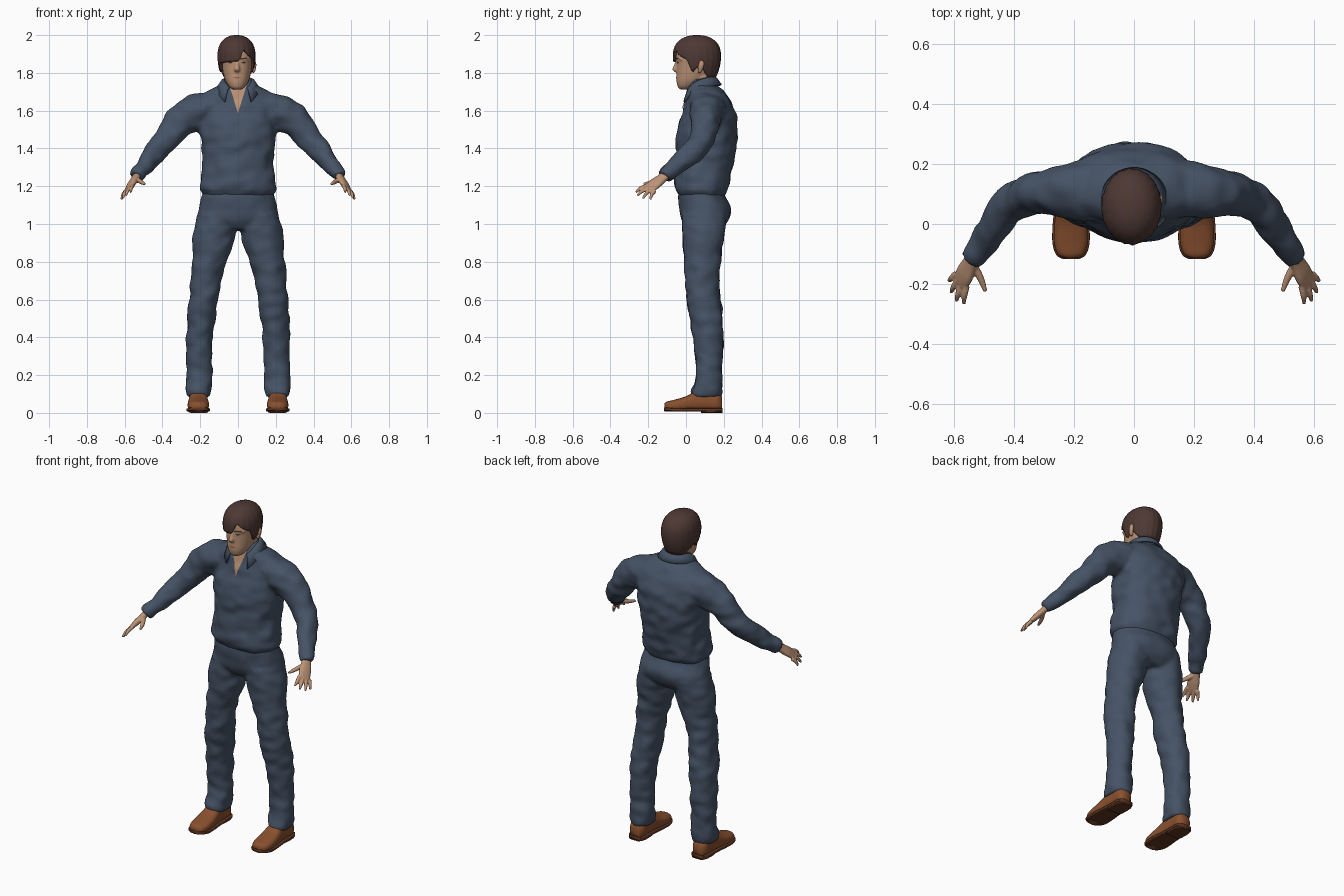
import bpy, bmesh, math
from mathutils import Vector, noise

if "Cube" in bpy.data.objects:
    bpy.data.objects.remove(bpy.data.objects["Cube"])


def material(name, r, g, b):
    m = bpy.data.materials.new(name)
    m.diffuse_color = (r, g, b, 1)
    m.use_nodes = True
    m.node_tree.nodes["Principled BSDF"].inputs["Base Color"].default_value = (r, g, b, 1)
    m.node_tree.nodes["Principled BSDF"].inputs["Roughness"].default_value = 0.8
    return m


CLOTH = material("blue cloth", .06, .085, .13)
SKIN = material("skin", .5, .29, .18)
HAIR = material("dark brown hair", .075, .04, .034)
LEATHER = material("brown leather", .25, .08, .028)
SOLE = material("dark sole", .11, .035, .015)
LIP = material("lip", .33, .14, .1)

X, Y, Z = Vector((1, 0, 0)), Vector((0, 1, 0)), Vector((0, 0, 1))


def spline(keys, steps):
    """Catmull-Rom interpolation of tuples."""
    out = []
    for i in range(len(keys) - 1):
        a, b, c, d = (keys[max(0, min(len(keys) - 1, i + k))] for k in (-1, 0, 1, 2))
        for s in range(steps):
            t = s / steps
            out.append([q + .5 * t * (r - p + t * (2*p - 5*q + 4*r - u + t * (3*(q - r) + u - p)))
                        for p, q, r, u in zip(a, b, c, d)])
    out.append(list(keys[-1]))
    return out


def loft(bm, keys, axes=None, side=1, power=2.0, n=32, steps=6, fold=0):
    """Closed tube through keys (x, y, z, radius_u, radius_v)."""
    pts = spline(keys, steps)
    rings = []
    for i, p in enumerate(pts):
        c = Vector(p[:3])
        if axes:
            u, v = axes
        else:
            t = (Vector(pts[min(i + 1, len(pts) - 1)][:3]) - Vector(pts[max(i - 1, 0)][:3])).normalized()
            u = (Y - t * t.dot(Y)).normalized()
            v = t.cross(u)
        ring = []
        for j in range(n):
            a = math.tau * j / n
            ca, sa = math.cos(a), math.sin(a)
            q = (u * math.copysign(abs(ca) ** (2 / power), ca) * max(p[3], .001)
                 + v * math.copysign(abs(sa) ** (2 / power), sa) * max(p[4], .001))
            w = c + q
            w += q.normalized() * fold * noise.noise(Vector((w.x * 14 + side, w.y * 14, w.z * 20)))
            ring.append(bm.verts.new((w.x * side, w.y, w.z)))
        rings.append(ring)
    for r, s in zip(rings, rings[1:]):
        for j in range(n):
            bm.faces.new((r[j], r[(j + 1) % n], s[(j + 1) % n], s[j]))
    bm.faces.new(rings[0])
    bm.faces.new(rings[-1])


def profile(rows, x=0):
    """Rows of (z, half width, front y, back y) become loft keys."""
    return [(x, (f + b) / 2, z, w, (b - f) / 2) for z, w, f, b in rows]


def finish(bm, name, mat, voxel=0, smooth=0):
    bmesh.ops.recalc_face_normals(bm, faces=bm.faces)
    me = bpy.data.meshes.new(name)
    bm.to_mesh(me)
    bm.free()
    me.materials.append(mat)
    for f in me.polygons:
        f.use_smooth = True
    ob = bpy.data.objects.new(name, me)
    bpy.context.collection.objects.link(ob)
    if voxel:
        m = ob.modifiers.new("blend", "REMESH")
        m.mode, m.voxel_size, m.use_smooth_shade = "VOXEL", voxel, True
    if smooth:
        m = ob.modifiers.new("soften", "SMOOTH")
        m.iterations, m.factor = smooth, .5
    return ob


def plate(name, outline, mat, target, offset=.004, cuts=6):
    """Thin patch given in x, z and laid onto the front of the target."""
    bm = bmesh.new()
    bm.faces.new([bm.verts.new((x, -.3, z)) for x, z in outline])
    bmesh.ops.subdivide_edges(bm, edges=bm.edges[:], cuts=cuts, use_grid_fill=True)
    ob = finish(bm, name, mat)
    m = ob.modifiers.new("lay on", "SHRINKWRAP")
    m.target, m.wrap_method, m.wrap_mode = target, "PROJECT", "ABOVE_SURFACE"
    m.use_project_y, m.use_positive_direction, m.offset = True, True, offset


# Shirt: torso with both sleeves
bm = bmesh.new()
loft(bm, profile([(1.14, .175, -.03, .2), (1.17, .196, -.05, .217), (1.2, .204, -.06, .225),
                  (1.3, .188, -.055, .247), (1.4, .193, -.052, .264), (1.5, .205, -.046, .272),
                  (1.58, .215, -.02, .265), (1.65, .212, 0, .237), (1.7, .165, .01, .2),
                  (1.735, .1, .015, .165), (1.77, .07, .035, .145)]),
     (X, Y), power=2.3, n=64, fold=.012)
SLEEVE = [(.14, .115, 1.63, .1, .07), (.22, .11, 1.592, .092, .097), (.3, .105, 1.545, .074, .087),
          (.37, .09, 1.462, .066, .069), (.425, .05, 1.395, .061, .061),
          (.48, -.03, 1.325, .053, .05), (.525, -.095, 1.272, .043, .04), (.54, -.116, 1.252, .038, .034)]
for s in (1, -1):
    loft(bm, SLEEVE, side=s, fold=.012)
shirt = finish(bm, "shirt", CLOTH, .011, 3)

# Trousers: hips with both legs
bm = bmesh.new()
loft(bm, profile([(1.2, .18, -.03, .2), (1.15, .192, -.042, .207), (1.08, .208, -.036, .238),
                  (1.02, .213, -.025, .225), (.97, .17, .01, .18)]), (X, Y), power=2.2, n=64, fold=.006)
LEG = [(.115, .1, 1.05, .1, .12), (.125, .092, .95, .112, .112), (.14, .087, .85, .101, .1),
       (.165, .085, .75, .087, .092), (.18, .09, .62, .08, .09), (.192, .105, .52, .078, .088),
       (.202, .118, .4, .07, .082), (.205, .122, .25, .068, .07), (.206, .12, .16, .072, .072),
       (.208, .112, .115, .069, .08), (.208, .112, .085, .062, .077)]
for s in (1, -1):
    loft(bm, LEG, (X, Y), s, fold=.012)
finish(bm, "trousers", CLOTH, .011, 3)

# Head, neck, nose and ears
bm = bmesh.new()
loft(bm, profile([(1.712, .02, -.03, .02), (1.725, .04, -.043, .05), (1.755, .06, -.05, .1),
                  (1.8, .074, -.05, .145), (1.85, .082, -.05, .165), (1.9, .085, -.054, .17),
                  (1.95, .07, -.035, .14), (1.975, .03, 0, .1)], -.005), (X, Y), power=2.2)
loft(bm, profile([(1.6, .065, .02, .15), (1.7, .06, .025, .145), (1.82, .06, .03, .15)]), (X, Y))
loft(bm, [(-.005, -.044, 1.87, .009, .008), (-.005, -.052, 1.84, .011, .012),
          (-.005, -.058, 1.818, .016, .015), (-.005, -.05, 1.805, .011, .01)], (X, Y), n=12)
for s in (1, -1):
    loft(bm, [(.083, .072, 1.8, .006, .008), (.087, .078, 1.825, .009, .015),
              (.088, .082, 1.85, .009, .017), (.084, .08, 1.868, .006, .008)], (X, Y), s, n=12)
    loft(bm, [(.01, -.042, 1.876, .008, .006), (.035, -.039, 1.881, .008, .008),
              (.06, -.022, 1.872, .008, .006)], (Y, Z), s, n=12)
head = finish(bm, "head", SKIN, .006, 2)

# Painted face details and the open neck of the shirt
for s, side in ((1, "left"), (-1, "right")):
    plate(side + "_eye", [(s * a - .005, z) for a, z in ((.02, 1.854), (.035, 1.849), (.048, 1.855), (.035, 1.861))],
          HAIR, head, .002, 3)
    plate(side + "_brow", [(s * a - .005, z) for a, z in ((.014, 1.87), (.054, 1.876), (.052, 1.882), (.014, 1.877))],
          HAIR, head, .002, 3)
plate("mouth", [(-.03, 1.775), (-.005, 1.769), (.02, 1.775), (-.005, 1.781)], LIP, head, .002, 3)
plate("open_neck", [(-.046, 1.735), (.046, 1.735), (0, 1.585)], SKIN, shirt, .005, 12)

# Hair: cap whose lower edge follows a hairline, with a fringe swept to one side
HAIRLINE = [(-180, 1.775), (-125, 1.775), (-105, 1.82), (-90, 1.83), (-78, 1.8), (-65, 1.85), (-30, 1.857),
            (5, 1.862), (13, 1.88), (22, 1.925), (45, 1.89), (65, 1.87), (78, 1.8), (90, 1.83),
            (105, 1.82), (125, 1.775), (180, 1.775)]


def hairline(deg):
    for (a, p), (b, q) in zip(HAIRLINE, HAIRLINE[1:]):
        if a <= deg <= b:
            return p + (q - p) * (deg - a) / (b - a)


bm = bmesh.new()
COLS, ROWS = 90, 18
crown = bm.verts.new((-.008, .058, 2))
rings = []
for i in range(1, ROWS + 1):
    ring = []
    for j in range(COLS):
        deg = -180 + 360 * j / COLS
        z = 2 - (2 - hairline(deg)) * (1 - math.cos(i / ROWS * math.pi / 2))
        h = z - 1.89
        f = (1 - (h / .11) ** 2.3) ** (1 / 2.3) if h > 0 else 1 - .2 * (h / .11) ** 2
        a = math.radians(deg)
        f *= 1 + .012 * math.sin(deg * .35) * i / ROWS
        ring.append(bm.verts.new((-.008 + .1 * f * math.sin(a), .058 - .127 * f * math.cos(a), z)))
    rings.append(ring)
for j in range(COLS):
    k = (j + 1) % COLS
    bm.faces.new((crown, rings[0][j], rings[0][k]))
    for r, s in zip(rings, rings[1:]):
        bm.faces.new((r[j], s[j], s[k], r[k]))
hair = finish(bm, "hair", HAIR)
m = hair.modifiers.new("thickness", "SOLIDIFY")
m.thickness, m.offset = .016, -1

# Collar: folded band around the neck, dropping to two points in front
bm = bmesh.new()
rows = []
for i in range(41):
    t = (i - 20) / 20
    a, drop = t * math.radians(148), abs(t) ** 3
    row = []
    for r, z in ((.066, 1.775 - .055 * drop), (.08, 1.77 - .06 * drop), (.105, 1.735 - .09 * drop)):
        row.append(bm.verts.new((r * math.sin(a) * (1 + .25 * drop), .08 + r * math.cos(a), z)))
    rows.append(row)
for r, s in zip(rows, rows[1:]):
    for k in range(2):
        bm.faces.new((r[k], s[k], s[k + 1], r[k + 1]))
collar = finish(bm, "collar", CLOTH)
m = collar.modifiers.new("thickness", "SOLIDIFY")
m.thickness, m.offset = .012, 0

# Hands and shoes, one per side
ACROSS = Vector((.035, .05, -.025)).normalized()
ALONG = Vector((.05, -.09, -.07)).normalized()
FINGERS = [((.558, -.208, 1.203), (.567, -.266, 1.168)), ((.574, -.2, 1.19), (.592, -.258, 1.15)),
           ((.586, -.185, 1.182), (.61, -.228, 1.135)), ((.593, -.165, 1.175), (.617, -.19, 1.13))]
for s, side in ((1, "left_"), (-1, "right_")):
    bm = bmesh.new()
    loft(bm, [(.528, -.095, 1.268, .026, .02), (.545, -.13, 1.24, .029, .018),
              (.563, -.165, 1.213, .036, .017), (.58, -.196, 1.187, .034, .011)],
         (ACROSS, ACROSS.cross(ALONG).normalized()), s, 2.4, 20)
    for base, tip in FINGERS:
        b, t = Vector(base), Vector(tip)
        mid = (b + t) / 2 + Vector((.003, -.003, .004))
        loft(bm, [(*b, .011, .011), (*mid, .01, .01), (*t, .006, .006)], None, s, n=12)
    loft(bm, [(.537, -.135, 1.237, .014, .014), (.512, -.18, 1.222, .012, .012),
              (.495, -.225, 1.212, .007, .007)], None, s, n=12)
    finish(bm, side + "hand", SKIN, .0045, 2)

    outline = [(-.114, .022, .05), (-.1, .044, .06), (-.06, .056, .07), (0, .055, .088), (.05, .05, .112),
               (.12, .047, .12), (.165, .046, .11), (.19, .03, .085)]
    bm = bmesh.new()
    loft(bm, [(.21, y, .014 + h / 2 - .01, w, h / 2 - .004) for y, w, h in outline], (X, Z), s, 2.5)
    finish(bm, side + "shoe", LEATHER)

    bm = bmesh.new()
    loft(bm, [(.21, y * 1.02, .016 if y > -.1 else .02, w + .006, .009) for y, w, h in outline], (X, Z), s, 6)
    loft(bm, [(.21, y, .012, w, .012) for y, w in ((.08, .044), (.1, .05), (.16, .05), (.193, .035))],
         (X, Z), s, 6)
    finish(bm, side + "sole", SOLE)
